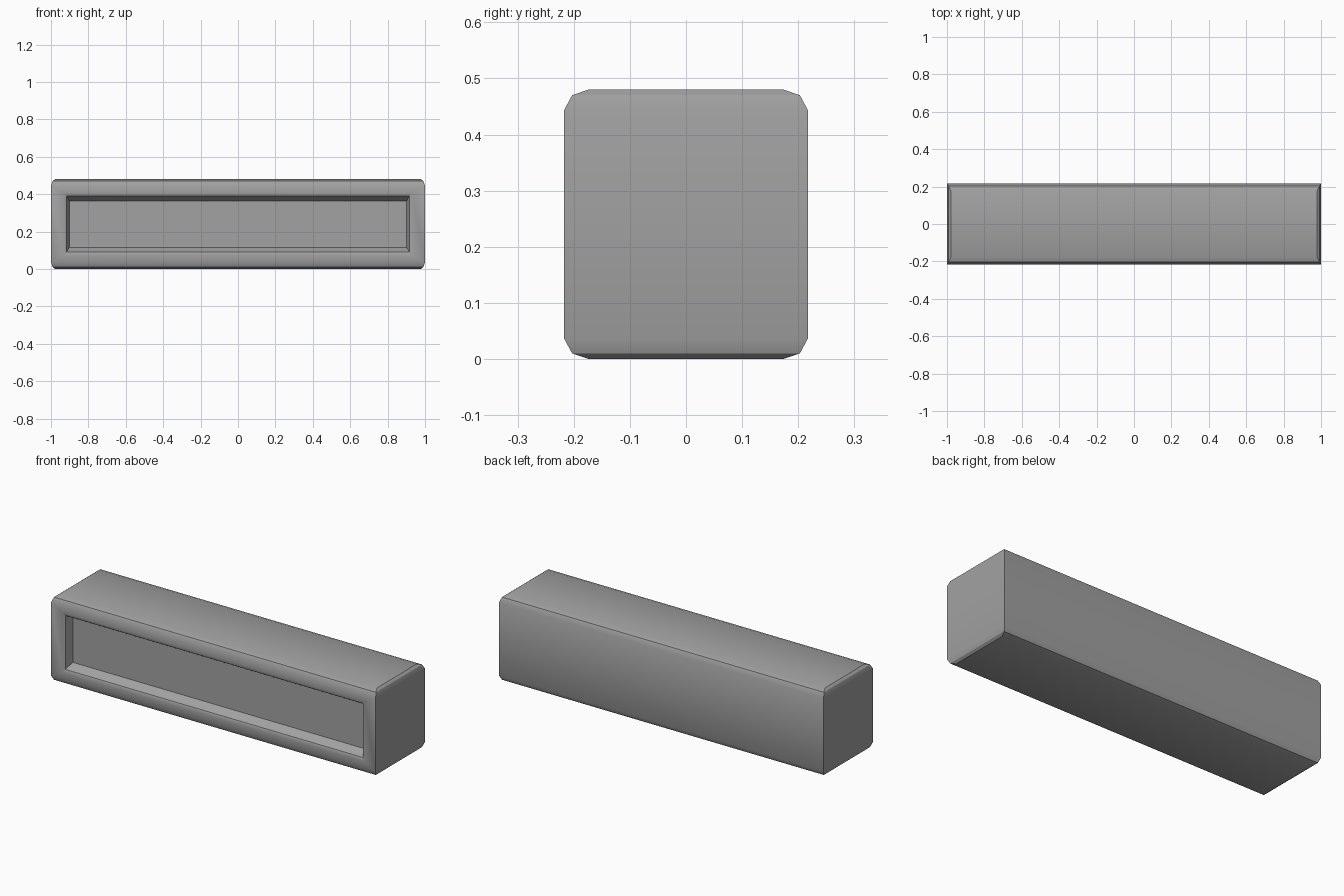
import bpy
import bmesh
from math import radians

cube = bpy.data.objects.get("Cube")
if cube:
    bpy.data.objects.remove(cube, do_unlink=True)

# Single plain grey
grey = bpy.data.materials.new("grey")
grey.use_nodes = True
colour = (0.36, 0.36, 0.36, 1)
grey.diffuse_color = colour
grey.node_tree.nodes["Principled BSDF"].inputs["Base Color"].default_value = colour

bm = bmesh.new()


def bridge(lower, upper):
    """Join two four-sided loops; returns the four faces."""
    return [bm.faces.new((lower[i], lower[(i + 1) % 4], upper[(i + 1) % 4], upper[i]))
            for i in range(4)]


def level(x, y, z):
    """Horizontal rectangle, starting at the front left corner."""
    return [bm.verts.new((a * x, b * y, z)) for a, b in ((-1, -1), (1, -1), (1, 1), (-1, 1))]


def opening(x, y, margin):
    """Upright rectangle facing the front, centred in the height."""
    return [bm.verts.new((a * x, y, z)) for a, z in
            ((-1, margin), (1, margin), (1, HEIGHT - margin), (-1, HEIGHT - margin))]


# Box body: stacked levels with stepped chamfers at top and bottom
HEIGHT = 0.48
chamfer = ((0.978, 0.174, 0), (0.991, 0.203, 0.01), (1, 0.217, 0.036))
levels = [level(*c) for c in chamfer]
levels += [level(x, y, HEIGHT - z) for x, y, z in reversed(chamfer)]
walls = [bridge(a, b) for a, b in zip(levels, levels[1:])]
bm.faces.new(reversed(levels[0]))
bm.faces.new(levels[-1])

# Front frame: soft lip, sloped recess wall, flat recessed panel
bm.faces.remove(walls[2][0])
loop = [levels[2][0], levels[2][1], levels[3][1], levels[3][0]]
for x, y, margin in ((0.93, -0.217, 0.074), (0.916, -0.21, 0.09), (0.902, -0.165, 0.116)):
    inner = opening(x, y, margin)
    bridge(loop, inner)
    loop = inner
bm.faces.new(loop)

bmesh.ops.recalc_face_normals(bm, faces=bm.faces)
mesh = bpy.data.meshes.new("recessed_box")
bm.to_mesh(mesh)
bm.free()
mesh.materials.append(grey)
box = bpy.data.objects.new("recessed_box", mesh)
bpy.context.collection.objects.link(box)

# Smooth shading with sharp edges kept
bpy.ops.object.select_all(action="DESELECT")
box.select_set(True)
bpy.context.view_layer.objects.active = box
bpy.ops.object.shade_smooth_by_angle(angle=radians(30))
